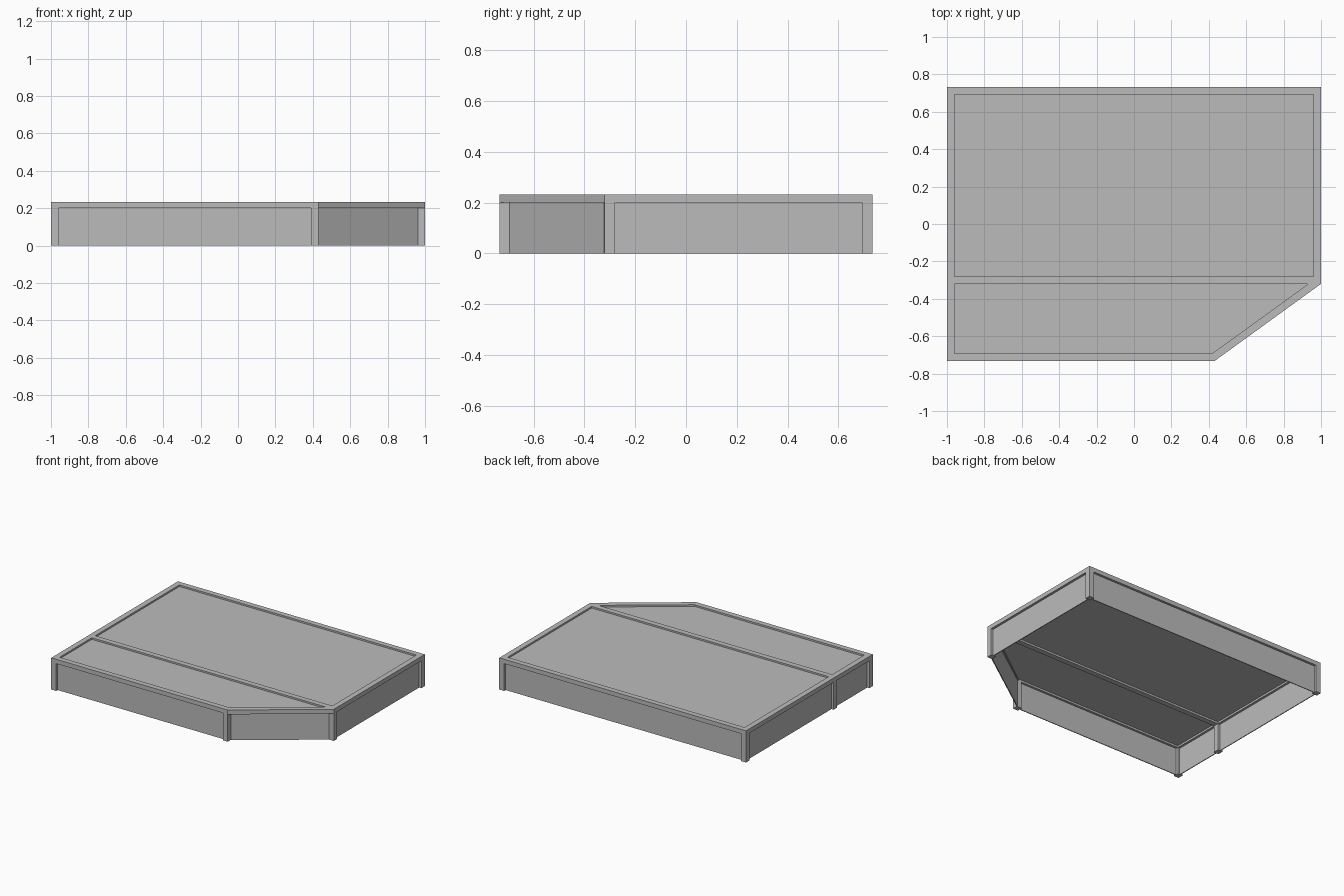
import bpy
import bmesh
from mathutils import Vector

if "Cube" in bpy.data.objects:
    bpy.data.objects.remove(bpy.data.objects["Cube"], do_unlink=True)

# Main dimensions
X, Y = 1.0, 0.733
MID = -0.32            # front edge of the middle beam
CUT = 0.43             # where the angled corner starts on the front
W = 0.04               # beam and post width
BEAM, TOP = 0.2, 0.232
RECESS = 0.02
THICK = 0.006

grey = bpy.data.materials.new("plain_grey")
grey.use_nodes = True
grey.diffuse_color = (0.5, 0.5, 0.5, 1)
grey.node_tree.nodes["Principled BSDF"].inputs["Base Color"].default_value = (0.5, 0.5, 0.5, 1)


def prisms(name, footprints, z0, z1):
    """One object made of upright prisms over the given footprints."""
    bm = bmesh.new()
    for points in footprints:
        low = [bm.verts.new((p[0], p[1], z0)) for p in points]
        high = [bm.verts.new((p[0], p[1], z1)) for p in points]
        bm.faces.new(low[::-1])
        bm.faces.new(high)
        for i in range(len(points)):
            j = (i + 1) % len(points)
            bm.faces.new((low[i], low[j], high[j], high[i]))
    bmesh.ops.recalc_face_normals(bm, faces=bm.faces)
    mesh = bpy.data.meshes.new(name)
    bm.to_mesh(mesh)
    bm.free()
    mesh.materials.append(grey)
    obj = bpy.data.objects.new(name, mesh)
    bpy.context.collection.objects.link(obj)


def inset(outline, widths):
    """Move each edge of a counter-clockwise outline inward by its own width."""
    points = [Vector(p) for p in outline]
    lines = []
    for i, p in enumerate(points):
        d = (points[(i + 1) % len(points)] - p).normalized()
        lines.append((p + Vector((-d.y, d.x)) * widths[i], d))
    result = []
    for i, (p, d) in enumerate(lines):
        q, e = lines[i - 1]
        result.append(q + e * ((p - q).cross(d) / e.cross(d)))
    return result


def plate(a, b):
    """Footprint of a thin upright board centred on the line from a to b."""
    a, b = Vector(a), Vector(b)
    d = (b - a).normalized()
    n = Vector((-d.y, d.x)) * THICK / 2
    return [a - n, b - n, b + n, a + n]


# Mitred top beams and recessed panels; the middle beam belongs to the rear bay
bays = {
    "rear": ([(-X, MID), (X, MID), (X, Y), (-X, Y)], [W] * 4),
    "front": ([(-X, -Y), (CUT, -Y), (X, MID), (-X, MID)], [W, W, 0, W]),
}
for bay, (outer, widths) in bays.items():
    inner = inset(outer, widths)
    beams = []
    for i, width in enumerate(widths):
        j = (i + 1) % len(outer)
        if width:
            beams.append([outer[i], outer[j], inner[j], inner[i]])
    prisms(bay + "_beams", beams, BEAM, TOP)
    prisms(bay + "_panel", [inner], TOP - 0.018, TOP - 0.012)

# Square posts, each given by its lower-left corner
corners = {
    "rear_left_post": (X - W, Y - W),
    "rear_right_post": (-X, Y - W),
    "middle_left_post": (X - W, MID),
    "middle_right_post": (-X, MID),
    "front_left_post": (CUT - W, -Y),
    "front_right_post": (-X, -Y),
}
for name, (x, y) in corners.items():
    prisms(name, [[(x, y), (x + W, y), (x + W, y + W), (x, y + W)]], 0, BEAM)

# Thin skirt boards set back between the posts
sx, sy = X - RECESS, Y - RECESS
skirts = {
    "rear_skirt": ((-X + W, sy), (X - W, sy)),
    "left_skirt": ((sx, MID + W), (sx, Y - W)),
    "right_rear_skirt": ((-sx, MID + W), (-sx, Y - W)),
    "right_front_skirt": ((-sx, -Y + W), (-sx, MID)),
    "front_skirt": ((-X + W, -sy), (CUT - W, -sy)),
    "angled_skirt": ((CUT, -Y + W), (X - W, MID)),
}
for name, (a, b) in skirts.items():
    prisms(name, [plate(a, b)], 0, BEAM)
